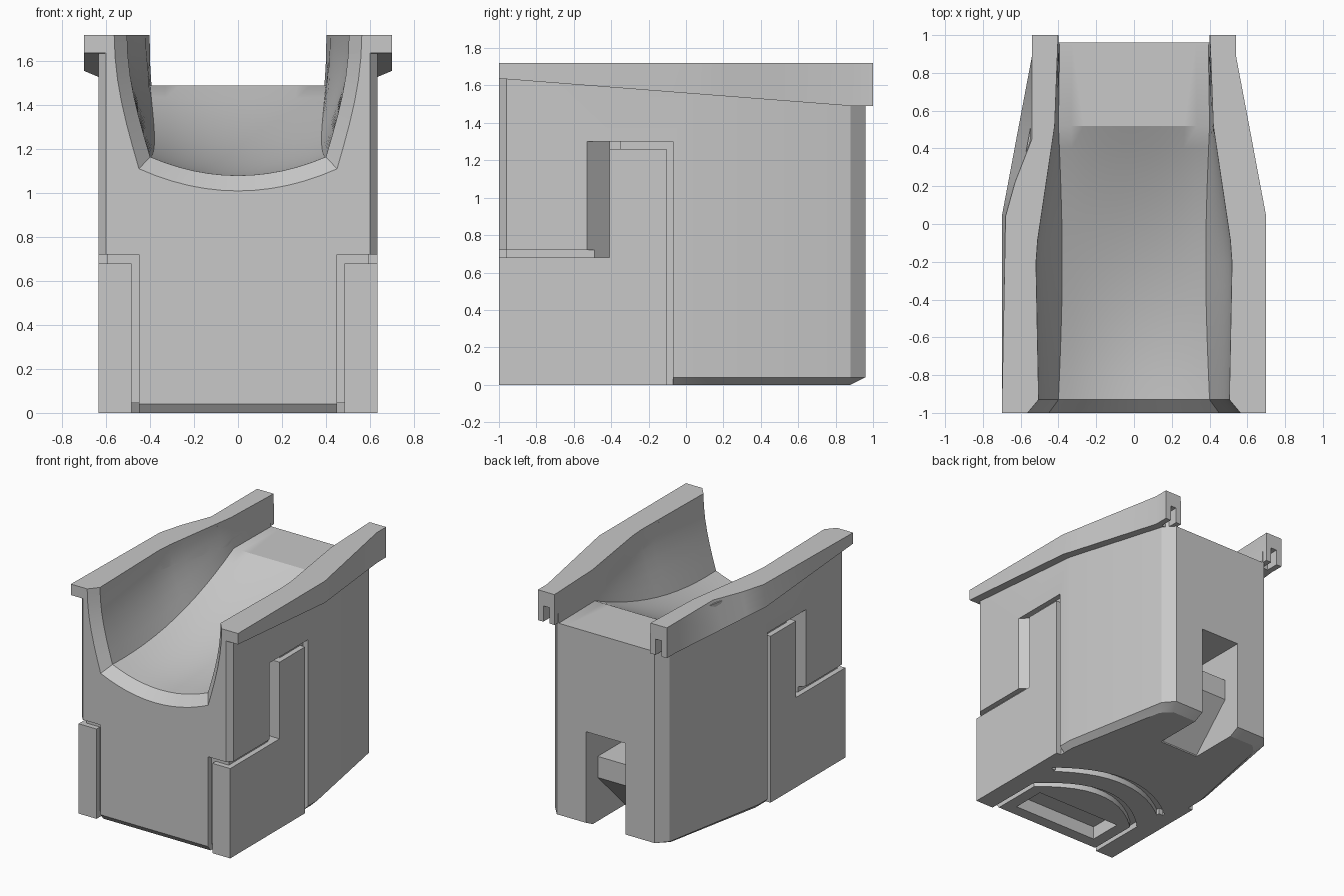
import bpy, bmesh, math

cube = bpy.data.objects.get("Cube")
if cube:
    bpy.data.objects.remove(cube, do_unlink=True)

grey = bpy.data.materials.new("light grey")
grey.use_nodes = True
GREY = (0.58, 0.58, 0.58, 1)
grey.diffuse_color = GREY
grey.node_tree.nodes["Principled BSDF"].inputs["Base Color"].default_value = GREY


def loft(name, rings):
    """Closed solid through equal-length rings of points."""
    bm = bmesh.new()
    vs = [[bm.verts.new(p) for p in ring] for ring in rings]
    n = len(vs[0])
    for a, b in zip(vs, vs[1:]):
        for i in range(n):
            j = (i + 1) % n
            bm.faces.new((a[i], a[j], b[j], b[i]))
    bm.faces.new(vs[0])
    bm.faces.new(vs[-1])
    bmesh.ops.recalc_face_normals(bm, faces=bm.faces)
    mesh = bpy.data.meshes.new(name)
    bm.to_mesh(mesh)
    bm.free()
    mesh.materials.append(grey)
    ob = bpy.data.objects.new(name, mesh)
    bpy.context.collection.objects.link(ob)
    return ob


def plan_prism(name, pts, z0, z1):
    return loft(name, [[(x, y, z) for x, y in pts] for z in (z0, z1)])


def side_prism(name, pts, x0, x1):
    return loft(name, [[(x, y, z) for y, z in pts] for x in (x0, x1)])


def box(name, x0, x1, y0, y1, z0, z1):
    return plan_prism(name, [(x0, y0), (x1, y0), (x1, y1), (x0, y1)], z0, z1)


def cut(ob, cutter, keep=False):
    mod = ob.modifiers.new("cut", 'BOOLEAN')
    mod.operation = 'DIFFERENCE'
    mod.solver = 'EXACT'
    mod.object = cutter
    bpy.context.view_layer.objects.active = ob
    bpy.ops.object.modifier_apply(modifier=mod.name)
    if not keep:
        bpy.data.objects.remove(cutter, do_unlink=True)


def mirrored(pts):
    return pts + [(-x, y) for x, y in reversed(pts)]


# Channel cutter: curved trough rising to a flat rear shelf
TOP = 1.72


def trough(y, fx, zc, ze, tx):
    half = [(fx * i / 6, zc + (ze - zc) * (i / 6) ** 2) for i in range(1, 7)]
    for i in range(1, 7):
        u = i / 6
        half.append((fx + (tx - fx) * math.sin(u * math.pi / 2), ze + (TOP - ze) * u))
    half.append((tx, TOP + 0.2))
    pts = [(0, zc)] + half + [(-x, z) for x, z in reversed(half)]
    return [(x, y, z) for x, z in pts]


stations = [trough(-1.02, 0.465, 0.99, 1.095, 0.58)]
for i in range(13):
    t = i / 12
    y = -0.93 + 1.45 * t
    tx = 0.505 + 0.015 * (y + 0.93) / 0.78 if y < -0.15 else 0.52 - 0.1 * (y + 0.15) / 0.67
    zc = 1.08 + 0.41 * t * t
    stations.append(trough(y, 0.40 - 0.02 * math.sin(math.pi * t), zc, zc + 0.085 * (1 - t * t), tx))
stations.append(trough(1.05, 0.392, 1.49, 1.49, 0.40))
channel = loft("channel_cutter", stations)
channel.hide_render = True

# Main body with a chamfered underside
plan = [(0.60, -1), (0.635, -0.96), (0.635, 0.04), (0.48, 0.88), (0.41, 0.96)]
foot = [(0.56, -0.97), (0.595, -0.93), (0.595, 0.02), (0.44, 0.81), (0.37, 0.88)]
body = loft("body", [[(x, y, z) for x, y in mirrored(p)]
                     for p, z in ((foot, 0), (plan, 0.04), (plan, 1.70))])
cut(body, channel, keep=True)

# Rear notch and underside pocket
cut(body, box("notch", -0.165, 0.165, 0.5, 1.1, -0.1, 0.73))
cut(body, box("pocket", -0.36, 0.36, -0.88, -0.62, -0.1, 0.1))

# Curved grooves across the underside
for y0, bow, width in ((-0.07, 0.78, 0.07), (-0.30, 1.04, 0.07)):
    xs = [-0.52 + 0.08 * i for i in range(14)]
    arc = [(x, y0 - bow * x * x) for x in xs]
    arc += [(x, y - width) for x, y in reversed(arc)]
    cut(body, plan_prism("arc_groove", arc, -0.1, 0.045))

for s, side in ((1, "left"), (-1, "right")):
    # Recesses around the side plates
    cut(body, box("lower", s * 0.595, s * 0.8, -1.1, -0.07, -0.1, 0.72))
    cut(body, box("tower", s * 0.595, s * 0.8, -0.45, -0.07, 0.6, 1.30))
    cut(body, box("front", s * 0.45, s * 0.8, -1.1, -0.96, -0.1, 0.72))
    cut(body, box("under", s * 0.45, s * 0.50, -1.1, -0.55, -0.1, 0.045))
    wedge = [(s * 0.64, -0.535), (s * 0.8, -0.535), (s * 0.8, -0.35),
             (s * 0.52, -0.35), (s * 0.52, -0.41)]
    cut(body, plan_prism("wedge", wedge, 0.66, 1.30))

    # Stepped side plate
    step = [(-1, 0), (-0.105, 0), (-0.105, 1.26), (-0.41, 1.26), (-0.41, 0.68), (-1, 0.68)]
    side_prism(side + "_plate_outer", step, s * 0.52, s * 0.635)
    box(side + "_plate_front", s * 0.485, s * 0.60, -1, -0.3, 0, 0.68)

    # Top rail: sloping underside, tapered towards the back
    rings = []
    for y, inner, top, low in ((-1, 0.45, 0.70, 0.70), (0.04, 0.45, 0.68, 0.70),
                               (0.22, 0.43, 0.63, 0.666), (0.45, 0.41, 0.54, 0.623),
                               (0.89, 0.402, 0.54, 0.54), (1, 0.40, 0.54, 0.54)):
        if s > 0:
            top = low
        zb = max(1.49, 1.637 - 0.078 * (y + 1))
        rings.append([(s * inner, y, zb), (s * low, y, zb), (s * top, y, TOP), (s * inner, y, TOP)])
    rail = loft(side + "_rail", rings)
    cut(rail, channel, keep=True)
    cut(rail, box("slot", s * 0.445, s * 0.495, 0.9, 1.1, 1.4, 1.61))

bpy.data.objects.remove(channel, do_unlink=True)

# Sloped catch inside the rear notch
side_prism("rear_catch", [(0.45, 0.01), (0.5, 0.01), (0.82, 0.33), (0.82, 0.49), (0.45, 0.49)],
           -0.168, 0.168)

# Smooth the trough, keep the edges crisp
bpy.ops.object.select_all(action='DESELECT')
for name in ("body", "left_rail", "right_rail"):
    ob = bpy.data.objects[name]
    ob.select_set(True)
    bpy.context.view_layer.objects.active = ob
bpy.ops.object.shade_smooth_by_angle(angle=math.radians(25))
